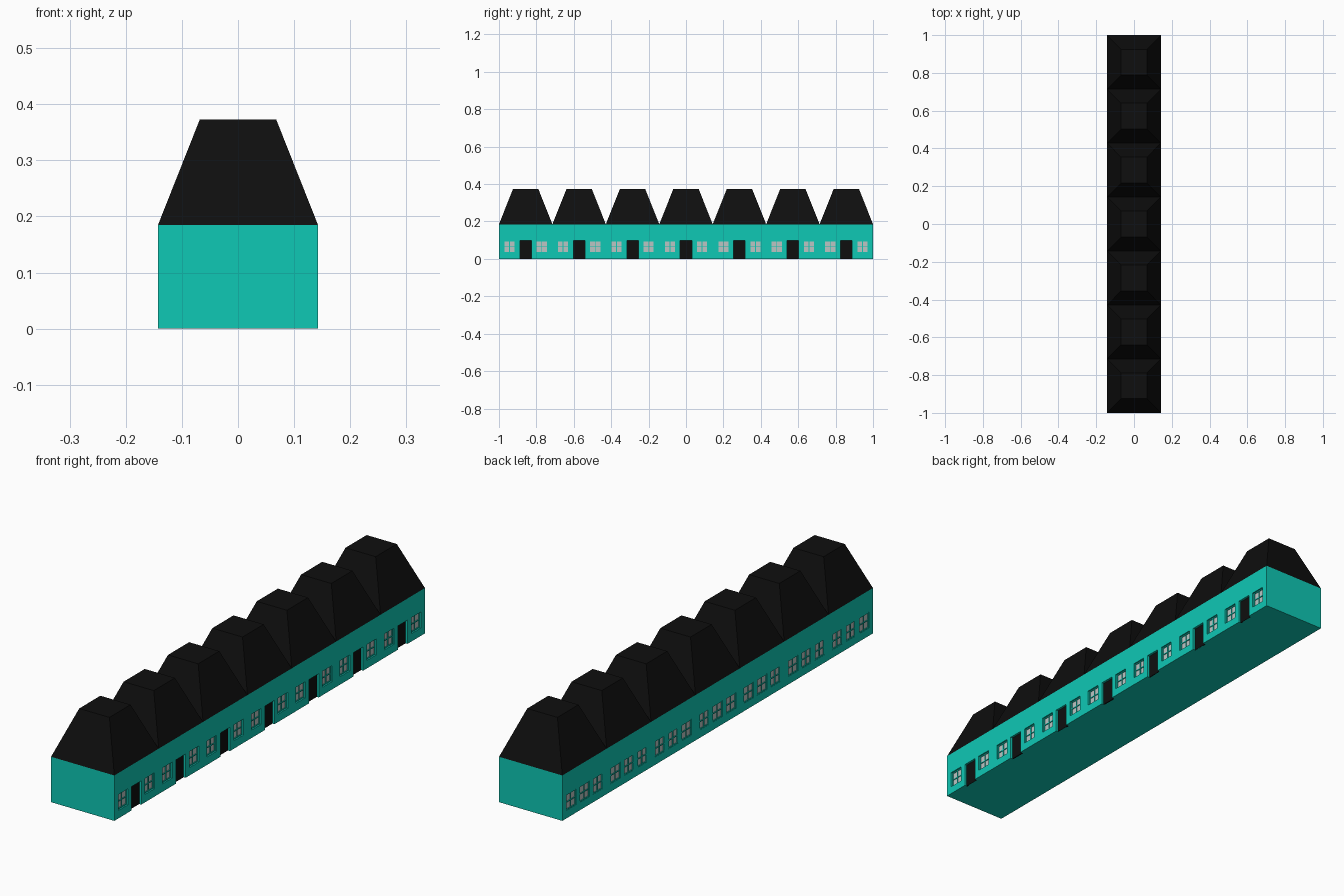
import bpy, bmesh
from mathutils import Matrix

if "Cube" in bpy.data.objects:
    bpy.data.objects.remove(bpy.data.objects["Cube"])

N = 7
UNIT = 2 / N
HX, WALL_H, ROOF_H = 0.1425, 0.185, 0.373
OFF = 0.086                      # window offset from the house centre
W, Z0, Z1 = 0.062, 0.032, 0.097  # opening width, sill and head heights


def material(name, rgb):
    m = bpy.data.materials.new(name)
    m.diffuse_color = (*rgb, 1)
    m.use_nodes = True
    m.node_tree.nodes["Principled BSDF"].inputs["Base Color"].default_value = m.diffuse_color
    return m


teal = material("teal_paint", (0.0045, 0.58, 0.46))
black = material("black_slate", (0.0045, 0.0045, 0.0045))
glass = material("pale_glass", (0.50, 0.56, 0.55))


def add_box(bm, x0, x1, y0, y1, z0, z1):
    mat = (Matrix.Translation(((x0 + x1) / 2, (y0 + y1) / 2, (z0 + z1) / 2))
           @ Matrix.Diagonal((abs(x1 - x0), y1 - y0, z1 - z0, 1)))
    bmesh.ops.create_cube(bm, size=1, matrix=mat)


def finish(bm, name, mat=None):
    me = bpy.data.meshes.new(name)
    bm.to_mesh(me)
    bm.free()
    ob = bpy.data.objects.new(name, me)
    bpy.context.collection.objects.link(ob)
    if mat:
        me.materials.append(mat)
    return ob


walls, cutter, doors, panes, frames, roofs = (bmesh.new() for _ in range(6))
add_box(walls, -HX, HX, -1, 1, 0, WALL_H)


def window(side, y, depth):
    """Recessed pane with a surround and crossed glazing bars."""
    face, back = side * HX, side * (HX - depth)
    y0, y1, t = y - W / 2, y + W / 2, 0.004
    add_box(cutter, back, side * (HX + 0.02), y0, y1, Z0, Z1)
    add_box(panes, back - side * 0.002, back + side * 0.001, y0, y1, Z0, Z1)
    front = back + side * 0.004
    zm = (Z0 + Z1) / 2
    for a, b, c, d in ((y0, y0 + t, Z0, Z1), (y1 - t, y1, Z0, Z1),
                       (y0, y1, Z0, Z0 + t), (y0, y1, Z1 - t, Z1),
                       (y - t / 2, y + t / 2, Z0, Z1),
                       (y0, y1, zm - t / 2, zm + t / 2)):
        add_box(frames, back, front, a, b, c, d)


for i in range(N):
    yc = -1 + UNIT * (i + 0.5)
    # street side: door between two windows
    for s in (-1, 1):
        window(1, yc + s * OFF, 0.010)
    add_box(cutter, HX - 0.010, HX + 0.02, yc - W / 2, yc + W / 2, -0.01, Z1)
    add_box(doors, HX - 0.014, HX - 0.009, yc - W / 2, yc + W / 2, 0, Z1)
    # rear side: three windows
    for s in (-1, 0, 1):
        window(-1, yc + s * OFF, 0.005)
    # truncated pyramid roof
    n = len(roofs.verts)
    add_box(roofs, -HX, HX, yc - UNIT / 2, yc + UNIT / 2, WALL_H, ROOF_H)
    roofs.verts.ensure_lookup_table()
    for v in roofs.verts[n:]:
        if v.co.z > 0.3:
            v.co.x *= 0.068 / HX
            v.co.y = yc + (v.co.y - yc) * 0.068 / (UNIT / 2)

wall_ob = finish(walls, "terrace_walls", teal)
finish(roofs, "roofs", black)
finish(doors, "doors", black)
finish(panes, "window_panes", glass)
finish(frames, "window_frames", teal)

# cut the openings into the walls
cut_ob = finish(cutter, "opening_cutter", teal)
cut_ob.hide_render = True
cut_ob.hide_set(True)
mod = wall_ob.modifiers.new("openings", 'BOOLEAN')
mod.operation = 'DIFFERENCE'
mod.solver = 'EXACT'
mod.object = cut_ob
